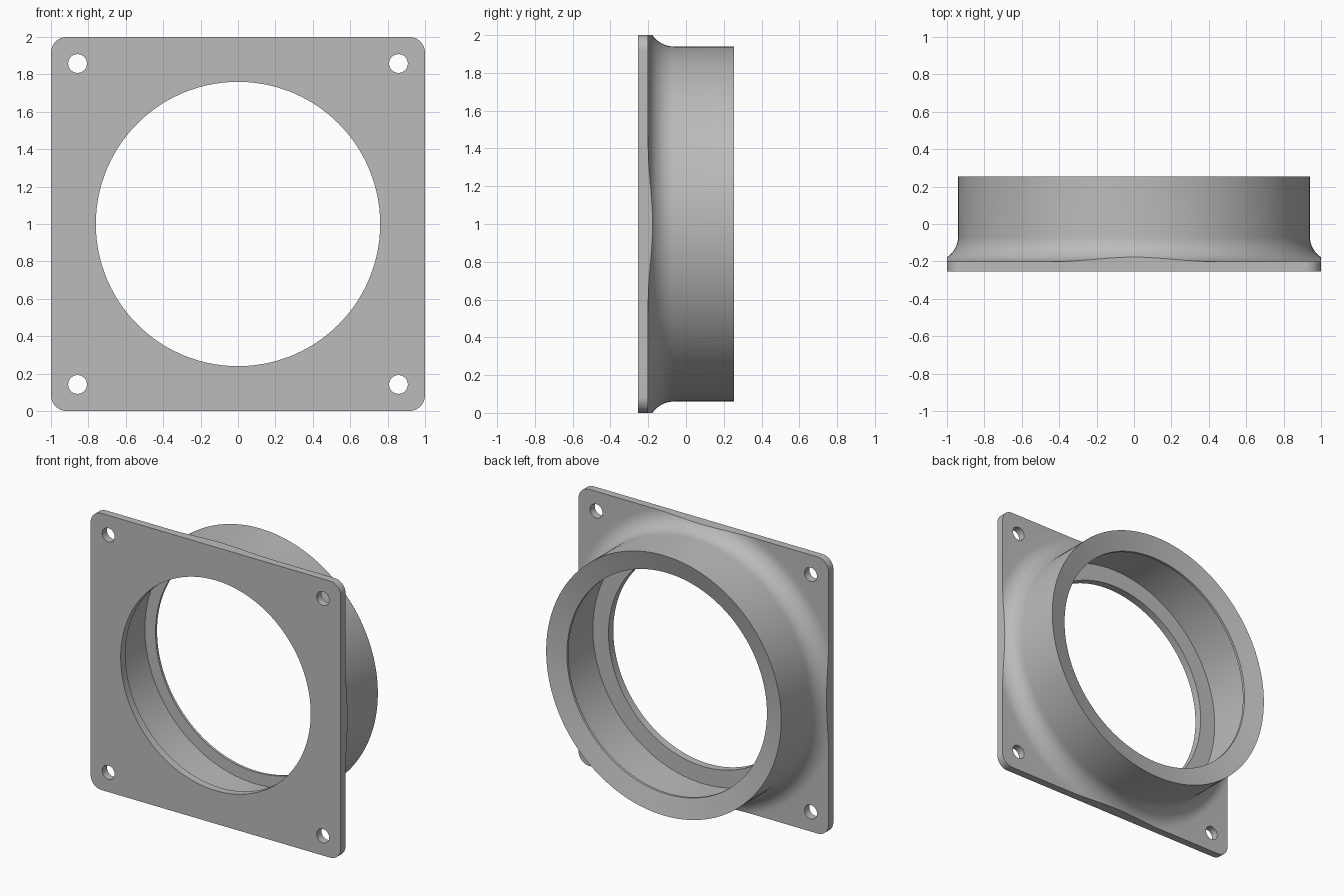
import bpy, bmesh, math
from mathutils import Matrix, Vector

cube = bpy.data.objects.get("Cube")
if cube:
    bpy.data.objects.remove(cube, do_unlink=True)

CENTRE = Vector((0, 0, 1))
BACK, FRONT, PLATE_BACK = 0.255, -0.255, -0.2
OUTER, BORE, LIP, HOLE = 0.94, 0.885, 0.80, 0.76
FILLET = 0.135

grey = bpy.data.materials.new("neutral grey")
grey.use_nodes = True
colour = (0.5, 0.5, 0.5, 1)
grey.diffuse_color = colour
grey.node_tree.nodes["Principled BSDF"].inputs["Base Color"].default_value = colour


def make_object(name, bm):
    bmesh.ops.recalc_face_normals(bm, faces=bm.faces)
    mesh = bpy.data.meshes.new(name)
    bm.to_mesh(mesh)
    bm.free()
    mesh.materials.append(grey)
    obj = bpy.data.objects.new(name, mesh)
    bpy.context.collection.objects.link(obj)
    return obj


def revolve(name, profile, steps):
    """Turn a closed (radius, y) profile about the collar axis."""
    bm = bmesh.new()
    verts = [bm.verts.new((r, y, CENTRE.z)) for r, y in profile]
    edges = [bm.edges.new((v, verts[i - 1])) for i, v in enumerate(verts)]
    bmesh.ops.spin(bm, geom=verts + edges, cent=CENTRE, axis=(0, 1, 0),
                   angle=math.tau, steps=steps, use_merge=True)
    bmesh.ops.remove_doubles(bm, verts=bm.verts, dist=1e-5)
    return make_object(name, bm)


def apply_boolean(target, cutter, operation):
    mod = target.modifiers.new("cut", "BOOLEAN")
    mod.operation, mod.object, mod.solver = operation, cutter, "EXACT"
    bpy.context.view_layer.objects.active = target
    bpy.ops.object.modifier_apply(modifier=mod.name)
    bpy.data.objects.remove(cutter, do_unlink=True)


# Collar with inturned lip, filleted into an oversized flange
fillet = []
for i in range(13):
    a = math.radians(90) * i / 12
    fillet.append((OUTER + FILLET * (1 - math.cos(a)),
                   PLATE_BACK + FILLET * (1 - math.sin(a))))
profile = [(HOLE, FRONT), (HOLE, PLATE_BACK), (BORE, PLATE_BACK),
           (BORE, 0.2), (LIP, 0.2), (LIP, 0.218), (OUTER, BACK)]
profile += fillet + [(1.6, PLATE_BACK), (1.6, FRONT)]
collar = revolve("flanged_collar", profile, 160)

# Rounded square outline trims the flange and the fillet
bm = bmesh.new()
bmesh.ops.create_cube(bm, size=2, matrix=Matrix.Translation(CENTRE))
corners = [e for e in bm.edges
           if abs(e.verts[0].co.y - e.verts[1].co.y) > 1]
bmesh.ops.bevel(bm, geom=corners, offset=0.085, segments=10,
                profile=0.5, affect="EDGES")
apply_boolean(collar, make_object("outline_cutter", bm), "INTERSECT")

# Four corner screw holes
bm = bmesh.new()
for sx in (-1, 1):
    for sz in (-1, 1):
        place = (Matrix.Translation(CENTRE + Vector((sx, 0, sz)) * 0.858)
                 @ Matrix.Rotation(math.radians(90), 4, "X"))
        bmesh.ops.create_cone(bm, cap_ends=True, segments=40, radius1=0.05,
                              radius2=0.05, depth=2, matrix=place)
apply_boolean(collar, make_object("screw_hole_cutter", bm), "DIFFERENCE")

# Smooth curved walls, crisp rims
bpy.ops.object.select_all(action="DESELECT")
collar.select_set(True)
bpy.context.view_layer.objects.active = collar
bpy.ops.object.shade_smooth_by_angle(angle=math.radians(25))
